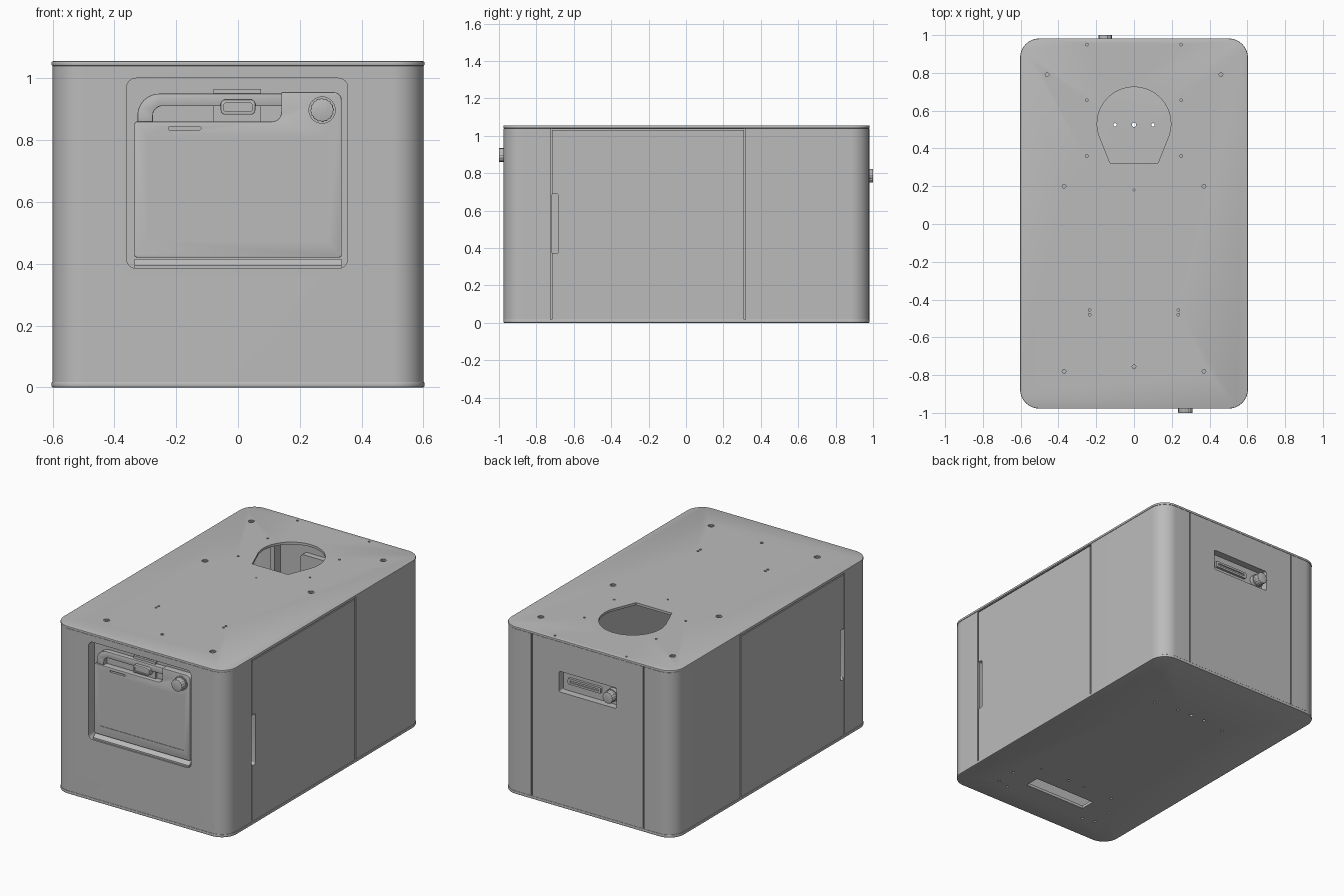
import bpy, bmesh, math
from mathutils import Vector

old = bpy.data.objects.get("Cube")
if old:
    bpy.data.objects.remove(old, do_unlink=True)

grey = bpy.data.materials.new("light_grey")
grey.use_nodes = True
grey.diffuse_color = (0.5, 0.5, 0.5, 1)
grey.node_tree.nodes["Principled BSDF"].inputs["Base Color"].default_value = (0.5, 0.5, 0.5, 1)

AXES = {"X": lambda u, v, w: (w, u, v),
        "Y": lambda u, v, w: (u, w, v),
        "Z": lambda u, v, w: (u, v, w)}


def fillet(corners, steps=6):
    """Outline from (u, v, radius) corners, each rounded with an arc."""
    out = []
    for i, (u, v, r) in enumerate(corners):
        p = Vector((u, v))
        if r == 0:
            out.append(p)
            continue
        d1 = (Vector(corners[i - 1][:2]) - p).normalized()
        d2 = (Vector(corners[(i + 1) % len(corners)][:2]) - p).normalized()
        half = d1.angle(d2) / 2
        c = p + (d1 + d2).normalized() * r / math.sin(half)
        a = p + d1 * r / math.tan(half) - c
        b = p + d2 * r / math.tan(half) - c
        start = math.atan2(a.y, a.x)
        turn = math.atan2(b.y, b.x) - start
        turn = (turn + math.pi) % (2 * math.pi) - math.pi
        for k in range(steps + 1):
            t = start + turn * k / steps
            out.append(c + r * Vector((math.cos(t), math.sin(t))))
    return out


def rect(u0, u1, v0, v1, r=0, steps=6):
    return fillet([(u0, v0, r), (u1, v0, r), (u1, v1, r), (u0, v1, r)], steps)


def disc(u, v, r, n=20, flute=0):
    pts = []
    for k in range(n):
        t = 2 * math.pi * k / n
        q = r - flute * (k % 4 > 1)
        pts.append(Vector((u + q * math.cos(t), v + q * math.sin(t))))
    return pts


def prism(name, outlines, w0, w1, axis="Z", bevel=0):
    """Extrude one or several outlines along an axis."""
    if isinstance(outlines[0], Vector):
        outlines = [outlines]
    bm = bmesh.new()
    for pts in outlines:
        low = [bm.verts.new(AXES[axis](p.x, p.y, w0)) for p in pts]
        high = [bm.verts.new(AXES[axis](p.x, p.y, w1)) for p in pts]
        bm.faces.new(low)
        bm.faces.new(high)
        for i in range(len(pts)):
            bm.faces.new((low[i - 1], low[i], high[i], high[i - 1]))
    bmesh.ops.recalc_face_normals(bm, faces=bm.faces)
    mesh = bpy.data.meshes.new(name)
    bm.to_mesh(mesh)
    bm.free()
    mesh.materials.append(grey)
    ob = bpy.data.objects.new(name, mesh)
    bpy.context.collection.objects.link(ob)
    if bevel:
        mod = ob.modifiers.new("bevel", "BEVEL")
        mod.width, mod.segments = bevel, 2
        mod.limit_method = "ANGLE"
        mod.angle_limit = math.radians(40)
        activate(ob)
        bpy.ops.object.modifier_apply(modifier=mod.name)
    return ob


def activate(ob):
    bpy.ops.object.select_all(action="DESELECT")
    ob.select_set(True)
    bpy.context.view_layer.objects.active = ob


def cut(ob, outlines, w0, w1, axis="Z"):
    cutter = prism("cutter", outlines, w0, w1, axis)
    cutter.hide_render = True
    mod = ob.modifiers.new("cut", "BOOLEAN")
    mod.operation, mod.solver, mod.object = "DIFFERENCE", "EXACT", cutter
    activate(ob)
    bpy.ops.object.modifier_apply(modifier=mod.name)
    bpy.data.objects.remove(cutter, do_unlink=True)


def both(u, v, r, n=16):
    return [disc(s * u, v, r, n) for s in (-1, 1)]


FRONT, BACK, SIDE = -0.975, 0.98, 0.6
TOP, LID, BASE = 1.055, 1.04, 0.018
WALL = 0.02

# Hollow housing wall
housing = prism("housing", rect(-SIDE, SIDE, FRONT, BACK, 0.1, 14), BASE, LID)
cut(housing, rect(-SIDE + WALL, SIDE - WALL, FRONT + WALL, BACK - WALL, 0.08, 14), -0.1, 1.2)

# Seams of the side doors and the back panel
for s in (-1, 1):
    w0, w1 = sorted((s * (SIDE - 0.01), s * (SIDE + 0.05)))
    for y in (-0.72, 0.315):
        cut(housing, rect(y - 0.004, y + 0.004, 0, 1.1), w0, w1, "X")
    cut(housing, rect(-0.716, 0.311, 1.03, 1.036), w0, w1, "X")
    cut(housing, rect(s * 0.39 - 0.004, s * 0.39 + 0.004, 0, 1.1), BACK - 0.01, BACK + 0.05, "Y")

# Lid with keyhole opening, counterbores and small holes
lid = prism("lid", rect(-0.603, 0.603, FRONT - 0.002, BACK + 0.002, 0.102, 14), LID, TOP, bevel=0.004)
keyhole = [Vector((0.195 * math.cos(t), 0.53 + 0.195 * math.sin(t)))
           for t in [math.radians(-20 + 220 * k / 40) for k in range(41)]]
cut(lid, keyhole + [Vector((-0.125, 0.32)), Vector((0.125, 0.32))], 1, 1.1)
cut(lid, both(0.46, 0.79, 0.018) + both(0.37, 0.2, 0.018) + both(0.37, -0.78, 0.018), TOP - 0.006, 1.1)
cut(lid, both(0.46, 0.79, 0.01) + both(0.37, 0.2, 0.01) + both(0.37, -0.78, 0.01), 1, 1.1)
small = [disc(0, 0.18, 0.005, 12), disc(0, -0.755, 0.01, 12)]
for x, y in ((0.25, 0.95), (0.25, 0.655), (0.25, 0.36), (0.235, -0.455), (0.235, -0.48)):
    small += both(x, y, 0.007, 12)
cut(lid, small, TOP - 0.01, 1.1)

# Base plate with slot and holes
base = prism("base_plate", rect(-0.603, 0.603, FRONT - 0.002, BACK + 0.002, 0.102, 14), 0, BASE, bevel=0.004)
cut(base, rect(-0.215, 0.215, -0.73, -0.635), -0.1, 0.1)
cut(base, [disc(0, 0.525, 0.012, 12)] + both(0.1, 0.525, 0.009), -0.1, 0.1)
cut(base, both(0.1, 0.525, 0.018), BASE - 0.006, 0.1)
under = []
for x, y in ((0.26, 0.5), (0.27, -0.53), (0.06, -0.53), (0.37, -0.67), (0.37, -0.8), (0.29, -0.82)):
    under += both(x, y, 0.008, 12)
cut(base, under, -0.1, 0.01)


def pocket(name, size, r, outer, inner, axis):
    """Cut an opening in the housing and line it with an open pan."""
    u0, u1, v0, v1 = size
    sign = 1 if outer > inner else -1
    hole = rect(*size, r)
    cut(housing, hole, *sorted((outer + sign * 0.05, inner)), axis)
    pan = prism(name, rect(u0 - 0.01, u1 + 0.01, v0 - 0.01, v1 + 0.01, r + 0.01),
                *sorted((outer - sign * 0.012, inner - sign * 0.012)), axis)
    cut(pan, hole, *sorted((outer + sign * 0.05, inner)), axis)


# Recesses: front bay, back control slot, door grips
pocket("front_bay", (-0.36, 0.355, 0.385, 1.0), 0.03, FRONT, -0.915, "Y")
pocket("back_recess", (-0.2, 0.2, 0.725, 0.855), 0.01, BACK, 0.935, "Y")
for side, s in (("left", 1), ("right", -1)):
    pocket(side + "_door_grip", (-0.72, -0.683, 0.37, 0.69), 0.012, s * SIDE, s * 0.56, "X")
    prism(side + "_back_rib", rect(s * 0.39 - 0.015, s * 0.39 + 0.015, 0.9, 0.965), BASE, LID)

# Tray front with raised control tab, shallow panel and slit
tray = prism("tray_front", fillet([
    (-0.335, 0.42, 0.008), (0.335, 0.42, 0.008), (0.335, 0.955, 0.025), (0.14, 0.955, 0.004),
    (0.14, 0.86, 0.03), (-0.335, 0.86, 0.008)]), -0.955, -0.91, "Y", bevel=0.003)
cut(tray, rect(-0.295, 0.292, 0.475, 0.815), -1, -0.952, "Y")
cut(tray, rect(-0.225, -0.12, 0.833, 0.843, 0.004), -1, -0.94, "Y")

# Lower lip of the bay
prism("bay_lip", [Vector(p) for p in ((-0.91, 0.384), (-0.965, 0.384), (-0.965, 0.395),
                                      (-0.945, 0.416), (-0.91, 0.416))], -0.335, 0.335, "X")

# Pull handle with latch
prism("pull_handle", fillet([
    (-0.325, 0.85, 0), (-0.275, 0.85, 0), (-0.275, 0.91, 0.03), (0.15, 0.91, 0),
    (0.15, 0.95, 0), (-0.325, 0.95, 0.07)], 10), -0.945, -0.91, "Y", bevel=0.003)
prism("latch_plate", rect(-0.08, 0.075, 0.85, 0.965), -0.928, -0.91, "Y")
latch = prism("latch", rect(-0.056, 0.056, 0.882, 0.931, 0.015), -0.965, -0.91, "Y", bevel=0.003)
cut(latch, rect(-0.046, 0.046, 0.892, 0.921, 0.009), -1, -0.96, "Y")

# Front dial
prism("dial_collar", disc(0.272, 0.897, 0.044, 32), -0.962, -0.94, "Y")
prism("dial", disc(0.272, 0.897, 0.038, 64, 0.002), -1.0, -0.95, "Y", bevel=0.002)

# Back control strip and knob
strip = prism("back_strip", rect(-0.07, 0.16, 0.772, 0.81, 0.008), 0.93, 0.95, "Y")
cut(strip, rect(-0.055, 0.145, 0.785, 0.797, 0.004), 0.943, 1, "Y")
prism("back_knob_collar", disc(-0.152, 0.787, 0.04, 32), 0.93, 0.96, "Y")
prism("back_knob", disc(-0.152, 0.787, 0.036, 64, 0.002), 0.95, 1.0, "Y", bevel=0.002)

# Smooth the curved faces, keep the edges crisp
for ob in list(bpy.context.collection.objects):
    if ob.type == "MESH":
        activate(ob)
        bpy.ops.object.shade_smooth_by_angle(angle=math.radians(30))
